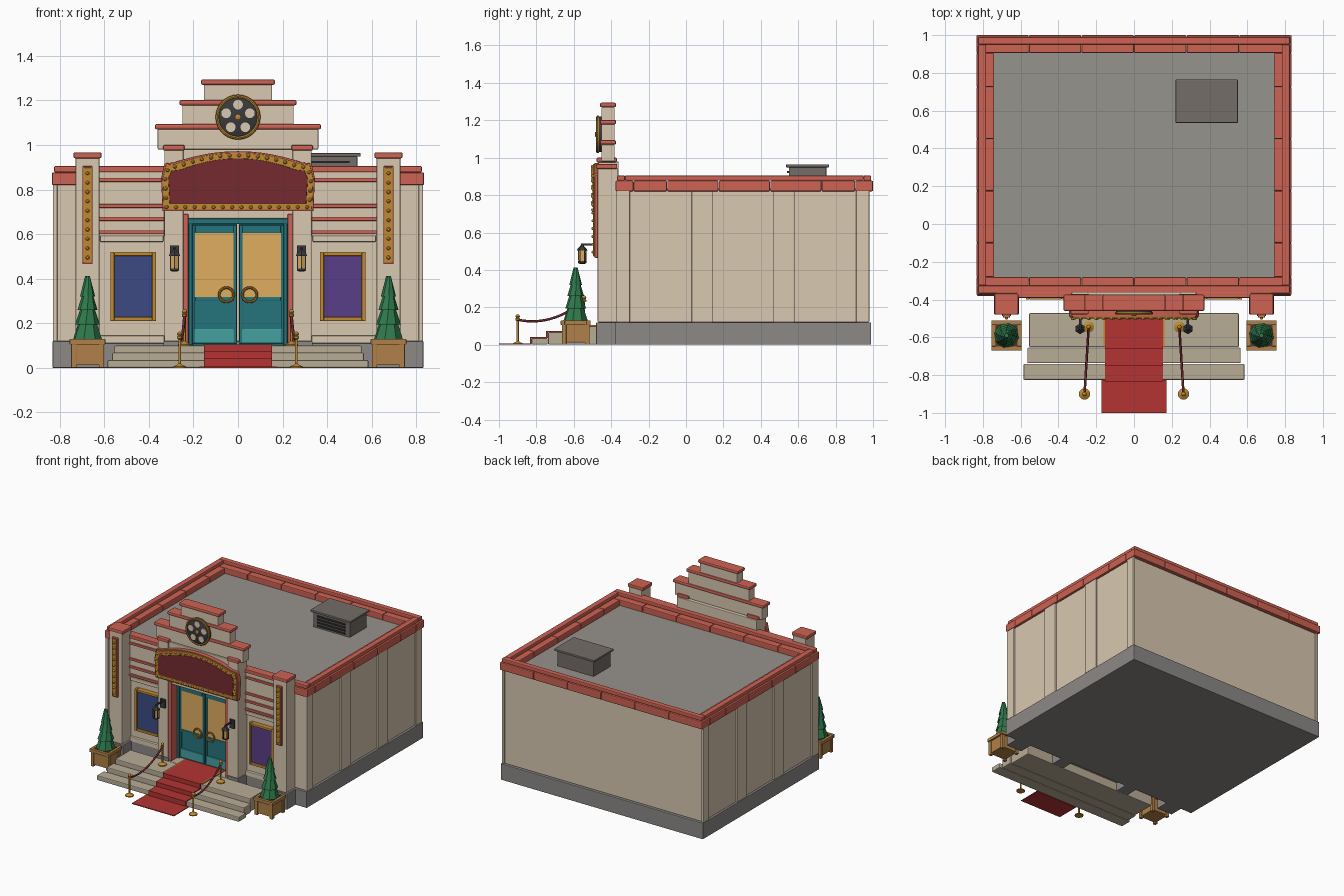
import bpy, bmesh, math
from mathutils import Matrix, Vector

if "Cube" in bpy.data.objects:
    bpy.data.objects.remove(bpy.data.objects["Cube"])


def mat(name, hexa):
    m = bpy.data.materials.new(name)
    c = [int(hexa[i:i + 2], 16) / 255 for i in (0, 2, 4)]
    m.diffuse_color = [((v + .055) / 1.055) ** 2.4 if v > .04 else v / 12.92 for v in c] + [1]
    m.use_nodes = True
    m.node_tree.nodes["Principled BSDF"].inputs["Base Color"].default_value = m.diffuse_color
    return m


CREAM, RED, GREY = mat("cream", "D8C8B0"), mat("brick_red", "CD6253"), mat("stone_grey", "8C8986")
STEP, ROOF, GOLD = mat("step_stone", "B9AC96"), mat("roof_grey", "96938C"), mat("gold", "C08A30")
TEAL, TEAL2, GLASS = mat("teal", "25747C"), mat("light_teal", "45A0A0"), mat("warm_glass", "E0AD5E")
CARPET, WINE, DARK = mat("carpet_red", "B23432"), mat("wine", "742A30"), mat("dark_metal", "3A3A3E")
BLUE, PURPLE, VENT = mat("poster_blue", "3C4A84"), mat("poster_purple", "5A3F88"), mat("vent_grey", "756D69")
GREEN, WOOD, SOIL, BULB = mat("leaf", "2F7A4C"), mat("wood", "B08048"), mat("soil", "4A3828"), mat("bulb", "D9A040")


def finish(name, bm, m, bevel=0, smooth=False):
    bmesh.ops.recalc_face_normals(bm, faces=bm.faces)
    me = bpy.data.meshes.new(name)
    bm.to_mesh(me)
    bm.free()
    me.materials.append(m)
    ob = bpy.data.objects.new(name, me)
    bpy.context.collection.objects.link(ob)
    if smooth:
        bpy.ops.object.select_all(action='DESELECT')
        ob.select_set(True)
        bpy.context.view_layer.objects.active = ob
        bpy.ops.object.shade_smooth_by_angle(angle=math.radians(40))
    if bevel:
        b = ob.modifiers.new("bevel", 'BEVEL')
        b.width, b.segments = bevel, 2
    return ob


def boxes(name, m, items, bevel=.004, mirror=False):
    """Boxes given as x0, x1, y0, y1, z0, z1, optionally mirrored in x."""
    bm = bmesh.new()
    for s in ((1, -1) if mirror else (1,)):
        for x0, x1, y0, y1, z0, z1 in items:
            bmesh.ops.create_cube(bm, size=1, matrix=Matrix.Translation(
                (s * (x0 + x1) / 2, (y0 + y1) / 2, (z0 + z1) / 2)) @ Matrix.Diagonal((x1 - x0, y1 - y0, z1 - z0, 1)))
    return finish(name, bm, m, bevel)


def lathe(name, m, prof, spots, sides=12, smooth=True, axis_y=False, twist=0):
    """Revolves an (r, h) profile at each spot; axis_y points it at the front."""
    bm = bmesh.new()
    for p in spots:
        rings = []
        for k, (r, h) in enumerate(prof):
            ring = []
            for i in range(sides):
                a = 2 * math.pi * (i + .5) / sides + twist * k
                u, v = r * math.cos(a), r * math.sin(a)
                ring.append(bm.verts.new(Vector(p) + Vector((u, -h, v) if axis_y else (u, v, h))))
            rings.append(ring)
        for a, b in zip(rings, rings[1:]):
            for i in range(sides):
                bm.faces.new((a[i], a[i - 1], b[i - 1], b[i]))
        bm.faces.new(rings[0])
        bm.faces.new(rings[-1])
    return finish(name, bm, m, 0, smooth)


def slab(name, m, outline, y0, y1, bevel=.003):
    bm = bmesh.new()
    f = bm.faces.new([bm.verts.new((x, y0, z)) for x, z in outline])
    r = bmesh.ops.extrude_face_region(bm, geom=[f])
    bmesh.ops.translate(bm, vec=(0, y1 - y0, 0), verts=[v for v in r["geom"] if isinstance(v, bmesh.types.BMVert)])
    return finish(name, bm, m, bevel)


def torus(name, m, loc, R, r):
    bpy.ops.mesh.primitive_torus_add(location=loc, rotation=(math.pi / 2, 0, 0), major_radius=R, minor_radius=r,
                                     major_segments=28, minor_segments=8)
    o = bpy.context.object
    o.name = name
    o.data.materials.append(m)
    bpy.ops.object.shade_smooth_by_angle()


# main hall: plinth, walls, pilasters, roof
boxes("plinth", GREY, [(-.832, .832, -.38, .99, 0, .12)])
boxes("hall_walls", CREAM, [(-.818, .818, -.365, .972, .12, .83)])
boxes("side_pilasters", CREAM, [(.81, .83, a, b, .12, .825) for a, b in
                               ((-.372, -.3), (.03, .145), (.465, .58), (.91, .98))], mirror=True)
boxes("roof_deck", ROOF, [(-.75, .75, -.3, .92, .82, .835)], 0)

# cornice blocks and coping
X, Y0, Y1, W = .835, -.376, 1.0, .095
dx, dy = 2 * X / 6, (Y1 - Y0) / 5
blocks = [(-X + i * dx + .001, -X + (i + 1) * dx - .001, y, y + W, .82, .877)
          for i in range(6) for y in (Y0, Y1 - W)]
blocks += [(s, s + W, max(Y0 + i * dy, Y0 + W) + .001, min(Y0 + (i + 1) * dy, Y1 - W) - .001, .82, .877)
           for i in range(5) for s in (-X, X - W)]
boxes("cornice_blocks", RED, blocks, .006)
boxes("coping", RED, [(-.825, .825, Y0 + .008, Y0 + .05, .877, .905), (-.825, .825, Y1 - .05, Y1 - .01, .877, .905),
                      (-.825, -.783, Y0 + .05, Y1 - .05, .877, .905), (.783, .825, Y0 + .05, Y1 - .05, .877, .905)], .006)

# roof vent
boxes("vent_box", VENT, [(.235, .535, .55, .75, .83, .95)])
boxes("vent_lid", VENT, [(.22, .55, .535, .765, .948, .964)])
boxes("vent_louvres", DARK, [(.27, .5, .54, .555, z, z + .01) for z in (.85, .873, .896, .919)], 0)

# front pylons with bulb strips
boxes("pylons", CREAM, [(.622, .728, -.472, -.365, .12, .945)], mirror=True)
boxes("pylon_bases", GREY, [(.61, .74, -.48, -.37, 0, .12)], mirror=True)
boxes("pylon_caps", RED, [(.612, .738, -.48, -.368, .94, .967)], .007, True)
boxes("pylon_strip_backs", RED, [(.652, .698, -.488, -.47, .465, .905)], .003, True)
boxes("pylon_strips", GOLD, [(.657, .693, -.496, -.485, .472, .898)], .003, True)
dome = [(.009, 0), (.008, .006), (.004, .01)]
lathe("pylon_bulbs", BULB, dome, [(s * .675, -.495, .495 + i * .042) for s in (-1, 1) for i in range(10)], 8, axis_y=True)

# wing bays with stripes and posters
boxes("bay_panels", CREAM, [(.33, .622, -.381, -.36, .59, .88), (.335, .618, -.386, -.36, .565, .592)], mirror=True)
boxes("bay_stripes", RED, [(.33, .622, -.393, -.375, z, z + .017) for z in (.6, .66, .718, .835)]
      + [(.33, .622, -.39, -.36, .878, .905)], .004, True)
boxes("bay_skirt", CREAM, [(.33, .622, -.384, -.36, .11, .145)], mirror=True)
boxes("poster_frames", GOLD, [(a, b, -.4, -.36, c, d) for a, b, c, d in
      ((.367, .385, .21, .52), (.555, .573, .21, .52), (.385, .555, .21, .228), (.385, .555, .502, .52))], .004, True)
boxes("left_poster", BLUE, [(-.557, -.383, -.39, -.36, .226, .504)], 0)
boxes("right_poster", PURPLE, [(.383, .557, -.39, -.36, .226, .504)], 0)

# centre portal and stepped parapet
boxes("portal_pillars", CREAM, [(.245, .33, -.47, -.36, .12, .978)], mirror=True)
boxes("pillar_bases", GREY, [(.24, .335, -.476, -.37, 0, .12)], mirror=True)
boxes("pillar_caps", RED, [(.24, .336, -.478, -.37, .975, 1.0)], .006, True)
boxes("portal_header", CREAM, [(-.25, .25, -.46, -.36, .67, .98)])
boxes("door_jambs", RED, [(.222, .246, -.466, -.36, .1, .69)], mirror=True)
tiers = [(.36, .98, 1.07), (.25, 1.09, 1.178), (.153, 1.198, 1.27)]
boxes("parapet_steps", CREAM, [(-w, w, -.452, -.382, a, b) for w, a, b in tiers])
boxes("parapet_caps", RED, [(-w - .013, w + .013, -.46, -.374, b, b + .024) for w, a, b in tiers], .008)

# film reel emblem
lathe("reel_disc", DARK, [(.095, 0), (.095, .02), (.09, .024)], [(0, -.452, 1.125)], 28, axis_y=True)
torus("reel_rim", GOLD, (0, -.472, 1.125), .093, .008)
holes = [(.056 * math.sin(i * math.tau / 5), -.474, 1.125 + .056 * math.cos(i * math.tau / 5)) for i in range(5)]
lathe("reel_holes", CREAM, [(.022, 0), (.022, .005)], holes, 16, axis_y=True)
lathe("reel_hub", GOLD, [(.014, 0), (.014, .01), (.009, .013)], [(0, -.474, 1.125)], 12, axis_y=True)


# arched marquee sign
def arch(d):
    top = [(.285 - d) * math.cos(math.pi * i / 16) for i in range(17)]
    e = .285 - d
    return ([(-.338 + d, .703 + d), (.338 - d, .703 + d), (.345 - d, .85), (.33 - d, .917 - d)]
            + [(x, .922 - d + .05 * (1 - (x / e) ** 2)) for x in top] + [(-.33 + d, .917 - d), (-.345 + d, .85)])


slab("marquee_back", RED, arch(0), -.455, -.49)
slab("marquee_frame", GOLD, arch(.007), -.485, -.498)
slab("marquee_panel", WINE, arch(.032), -.49, -.501)
pts, spots, carry = arch(.018), [], 0
for (ax, az), (bx, bz) in zip(pts, pts[1:] + pts[:1]):
    L = math.hypot(bx - ax, bz - az)
    while carry < L:
        t = carry / L
        spots.append((ax + (bx - ax) * t, -.497, az + (bz - az) * t))
        carry += .042
    carry -= L
lathe("marquee_bulbs", BULB, dome, spots, 8, axis_y=True)

# double doors
boxes("door_frame", TEAL, [(-.222, -.205, -.4, -.36, .1, .67), (.205, .222, -.4, -.36, .1, .67),
                           (-.225, .225, -.405, -.36, .645, .67)])
boxes("door_leaves", TEAL, [(.004, .205, -.385, -.36, .1, .645)], mirror=True)
boxes("door_rails", TEAL, [(.006, .02, -.392, -.38, .11, .64), (.192, .204, -.392, -.38, .11, .64),
                           (.02, .192, -.392, -.38, .3, .318), (.02, .192, -.392, -.38, .605, .64)], .002, True)
boxes("door_glass", GLASS, [(.02, .192, -.388, -.38, .318, .605)], 0, True)
boxes("kick_plates", TEAL2, [(.018, .194, -.393, -.38, .11, .175)], .003, True)
for s in (-1, 1):
    torus("door_handle", GOLD, (s * .052, -.4, .328), .032, .006)

# steps and carpet
boxes("steps", STEP, [(-.555, .555, -.652, -.472, 0, .1), (-.565, .565, -.737, -.655, 0, .068),
                      (-.585, .585, -.825, -.74, 0, .036), (-.24, .24, -.472, -.37, .06, .1)], .006)
boxes("carpet", CARPET, [(-.153, .153, -.658, -.39, .1, .106), (-.153, .153, -.663, -.655, .068, .106),
                         (-.153, .153, -.742, -.655, .068, .074), (-.153, .153, -.748, -.738, .036, .074),
                         (-.153, .153, -.83, -.74, .036, .042), (-.153, .153, -.835, -.825, 0, .042),
                         (-.173, .173, -1.0, -.825, 0, .006)], 0)
boxes("carpet_trim", GOLD, [(.153, .162, -.65, -.39, .1, .106)], 0, True)

# wall lanterns
both = [(s * .285, -.555, 0) for s in (-1, 1)]
boxes("lantern_arms", DARK, [(.279, .291, -.56, -.47, .53, .541), (.265, .305, -.482, -.468, .485, .55)], .002, True)
lathe("lantern_glass", GLASS, [(.018, .445), (.021, .505)], both, 6, False)
lathe("lantern_tops", DARK, [(.028, .503), (.026, .511), (.009, .528), (.006, .54)], both, 6, False)
lathe("lantern_feet", DARK, [(.014, .432), (.023, .438), (.023, .447)], both, 6, False)
bars = [(s * .285 + .021 * math.cos(a), -.555 + .021 * math.sin(a), 0) for s in (-1, 1)
        for a in [(i + .5) * math.tau / 6 for i in range(6)]]
lathe("lantern_bars", DARK, [(.003, .44), (.003, .506)], bars, 4, False)

# planters with tiered conifers
boxes("planter_boxes", WOOD, [(.608, .742, -.657, -.523, .012, .115)], mirror=True)
boxes("planter_trim", WOOD, [(.674 + i * .062 - .012, .674 + i * .062 + .012, y, y + .024, 0, .115)
      for i in (-1, 1) for y in (-.664, -.54)] + [(.595, .755, -.67, -.648, .105, .13), (.595, .755, -.532, -.51, .105, .13),
      (.595, .617, -.648, -.532, .105, .13), (.733, .755, -.648, -.532, .105, .13)], .003, True)
boxes("planter_soil", SOIL, [(.61, .74, -.655, -.525, .11, .122)], 0, True)
trees = [(s * .675, -.59, 0) for s in (-1, 1)]
for k, (r0, z0, r1, z1) in enumerate(((.066, .13, .034, .225), (.056, .195, .026, .285),
                                     (.045, .26, .02, .345), (.034, .32, .011, .413))):
    lathe("conifer_tier", GREEN, [(r0 * .6, z0 + .012), (r0, z0), (r1, z1)], trees, 8, False, twist=.15 + .1 * k)

# rope barriers
ends = [((s * .262, -.9, 0), (s * .24, -.545, .1)) for s in (-1, 1)]
lathe("barrier_posts", GOLD, [(.03, 0), (.03, .006), (.012, .014), (.006, .02), (.006, .128), (.012, .132), (.012, .14),
                              (.008, .144), (.012, .151), (.009, .159), (.002, .163)], [p for e in ends for p in e], 14)
for a, b in ends:
    cu = bpy.data.curves.new("barrier_rope", 'CURVE')
    cu.dimensions, cu.bevel_depth, cu.bevel_resolution = '3D', .0065, 2
    sp = cu.splines.new('POLY')
    sp.points.add(12)
    for i, p in enumerate(sp.points):
        t = i / 12
        q = Vector(a).lerp(Vector(b), t)
        p.co = (q.x, q.y, q.z + .134 - .045 * 4 * t * (1 - t), 1)
    cu.materials.append(WINE)
    bpy.context.collection.objects.link(bpy.data.objects.new("barrier_rope", cu))
